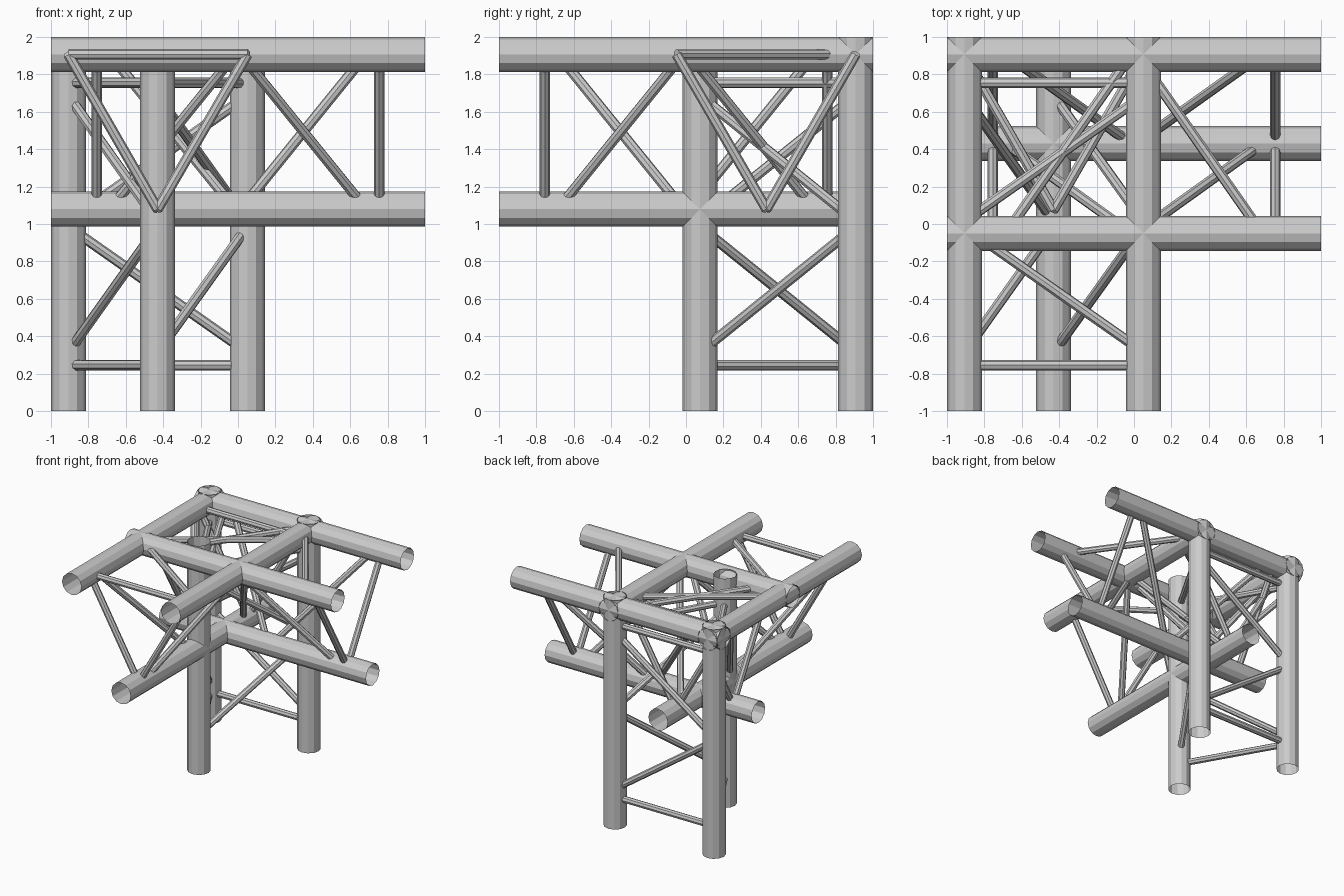
import bpy
from mathutils import Vector

if "Cube" in bpy.data.objects:
    bpy.data.objects.remove(bpy.data.objects["Cube"], do_unlink=True)

# One plain metal colour
metal = bpy.data.materials.new("light_grey_metal")
metal.use_nodes = True
GREY = (0.6, 0.6, 0.6, 1)
metal.diffuse_color = GREY
metal.node_tree.nodes["Principled BSDF"].inputs["Base Color"].default_value = GREY

TUBE_R, BRACE_R = 0.0935, 0.028
LOW, HIGH = 1.08, 1.9065


def rod(name, start, end, radius, sides, cap):
    """Straight faceted tube between two points."""
    a, b = Vector(start), Vector(end)
    axis = b - a
    bpy.ops.mesh.primitive_cylinder_add(
        vertices=sides, radius=radius, depth=axis.length,
        end_fill_type=cap, location=(a + b) / 2)
    obj = bpy.context.object
    obj.rotation_mode = 'QUATERNION'
    obj.rotation_quaternion = Vector((0, 0, 1)).rotation_difference(axis)
    obj.name = name
    obj.data.materials.append(metal)
    return obj


# Each arm of the joint: its three chords, a station-to-point rule,
# and the faces that carry a straight cross bar on the outer and inner side
ARMS = {
    "side_arm": dict(
        chords=[(0.9065, HIGH), (-0.05, HIGH), (0.43, LOW)],
        point=lambda c, t: (t, c[0], c[1]),
        outer=[1, 2], inner=[1, 2]),
    "front_arm": dict(
        chords=[(-0.9065, HIGH), (0.05, HIGH), (-0.43, LOW)],
        point=lambda c, t: (c[0], -t, c[1]),
        outer=[0, 1, 2], inner=[0, 1, 2]),
    "leg": dict(
        chords=[(-0.9065, 0.9065), (0.05, 0.9065), (-0.43, 0.075)],
        point=lambda c, t: (c[0], c[1], 1 - t),
        outer=[0, 2], inner=[0, 1, 2]),
}

for arm, spec in ARMS.items():
    chords, point = spec["chords"], spec["point"]

    # Open main tubes
    for c in chords:
        rod(arm + "_main_tube", point(c, -1), point(c, 1), TUBE_R, 12, 'NOTHING')

    # Lattice, mirrored about the middle of the arm
    for sign, bars in ((1, spec["outer"]), (-1, spec["inner"])):
        for i in range(3):
            a, b = chords[i], chords[(i + 1) % 3]
            rod(arm + "_diagonal_brace", point(a, sign * 0.015),
                point(b, sign * 0.685), BRACE_R, 8, 'NGON')
            if i in bars:
                rod(arm + "_cross_bar", point(a, sign * 0.755),
                    point(b, sign * 0.755), BRACE_R, 8, 'NGON')
